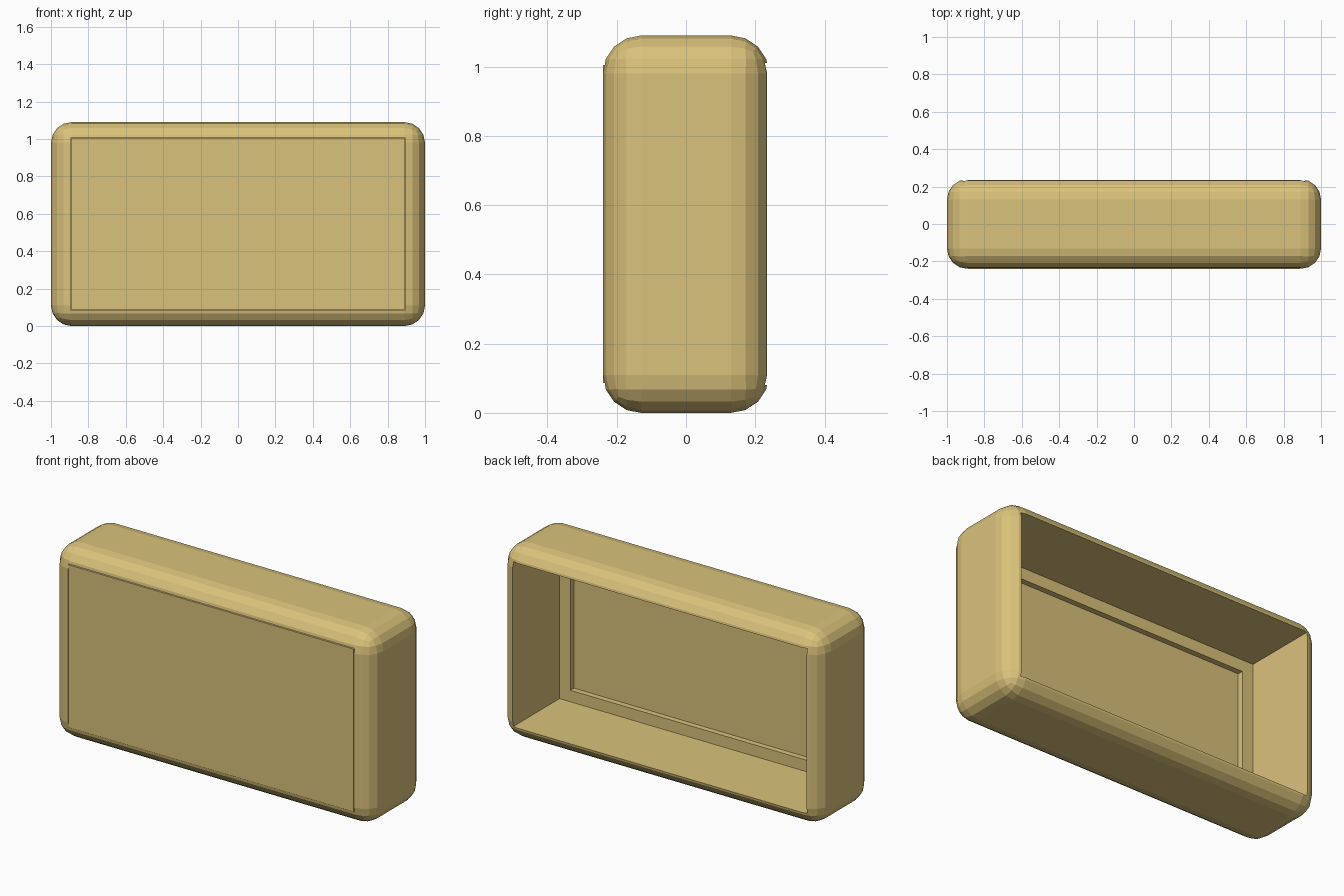
import bpy, bmesh

if "Cube" in bpy.data.objects:
    bpy.data.objects.remove(bpy.data.objects["Cube"])

H = 1.09      # overall height
Y = 0.24      # half depth

mat = bpy.data.materials.new("warm_tan")
mat.diffuse_color = (0.70, 0.54, 0.20, 1)
mat.use_nodes = True
mat.node_tree.nodes["Principled BSDF"].inputs["Base Color"].default_value = mat.diffuse_color


def box(name, x, y0, y1, z0, z1, bevel=0):
    """Box symmetric in x, optionally with rounded edges."""
    bm = bmesh.new()
    bmesh.ops.create_cube(bm, size=1)
    for v in bm.verts:
        v.co = (v.co.x * 2 * x,
                (y0 + y1) / 2 + v.co.y * (y1 - y0),
                (z0 + z1) / 2 + v.co.z * (z1 - z0))
    if bevel:
        bmesh.ops.bevel(bm, geom=bm.edges[:], offset=bevel, segments=4,
                        profile=0.5, affect='EDGES')
    bmesh.ops.recalc_face_normals(bm, faces=bm.faces)
    mesh = bpy.data.meshes.new(name)
    bm.to_mesh(mesh)
    bm.free()
    mesh.materials.append(mat)
    ob = bpy.data.objects.new(name, mesh)
    bpy.context.collection.objects.link(ob)
    return ob


def cut(target, cutter):
    """Subtract the cutter for good, then discard it."""
    cutter.hide_render = True
    mod = target.modifiers.new("cut", 'BOOLEAN')
    mod.operation = 'DIFFERENCE'
    mod.solver = 'EXACT'
    mod.object = cutter
    deps = bpy.context.evaluated_depsgraph_get()
    mesh = bpy.data.meshes.new_from_object(target.evaluated_get(deps))
    target.modifiers.clear()
    target.data = mesh
    bpy.data.objects.remove(cutter)


# Rounded outer case
case = box("case", 1.0, -Y, Y, 0, H, bevel=0.11)

# Cavity open at the back, window through the front lip, seat for the panel
cut(case, box("cavity_cutter", 0.918, -0.183, 0.4, 0.08, H - 0.08))
cut(case, box("window_cutter", 0.85, -0.4, 0.0, 0.145, H - 0.145))
cut(case, box("seat_cutter", 0.893, -0.4, -0.215, 0.083, H - 0.083))

# Flat panel seated in the front
box("front_panel", 0.89, -Y, -0.215, 0.086, H - 0.086)
